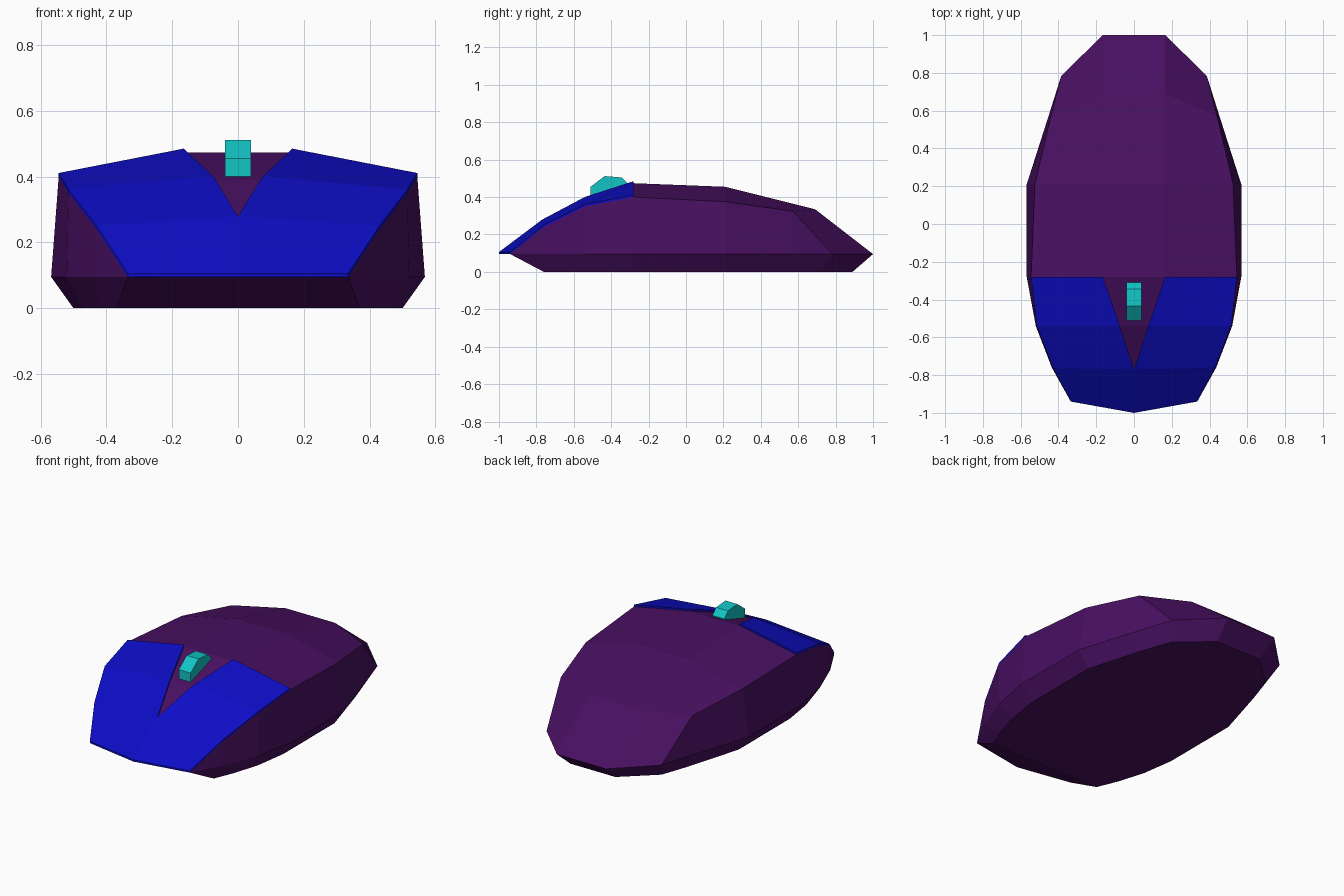
import bpy, bmesh
from mathutils import Vector

cube = bpy.data.objects.get("Cube")
if cube:
    bpy.data.objects.remove(cube, do_unlink=True)


def material(name, rgb):
    m = bpy.data.materials.new(name)
    m.use_nodes = True
    m.diffuse_color = (*rgb, 1)
    m.node_tree.nodes["Principled BSDF"].inputs["Base Color"].default_value = (*rgb, 1)
    return m


purple = material("dark_purple", (0.065, 0.005, 0.12))
blue = material("deep_blue", (0.004, 0.004, 0.56))
teal = material("teal", (0.006, 0.55, 0.55))


def build(name, polygons, mat, lift=0):
    """Join polygons sharing corners into one object; lift gives a shell thickness."""
    bm = bmesh.new()
    verts = {}
    for poly in polygons:
        corners = []
        for p in poly:
            key = tuple(round(c, 4) + 0.0 for c in p)
            if key not in verts:
                verts[key] = bm.verts.new(key)
            if verts[key] not in corners:
                corners.append(verts[key])
        if len(corners) > 2:
            bm.faces.new(corners)
    bmesh.ops.recalc_face_normals(bm, faces=bm.faces)
    if lift:
        out = bmesh.ops.extrude_face_region(bm, geom=bm.faces[:], use_keep_orig=True)
        moved = [g for g in out["geom"] if isinstance(g, bmesh.types.BMVert)]
        bmesh.ops.translate(bm, verts=moved, vec=(0, 0, lift))
        bmesh.ops.recalc_face_normals(bm, faces=bm.faces)
    mesh = bpy.data.meshes.new(name)
    bm.to_mesh(mesh)
    bm.free()
    mesh.materials.append(mat)
    ob = bpy.data.objects.new(name, mesh)
    bpy.context.collection.objects.link(ob)
    return ob


def mirror(p):
    return (-p[0], p[1], p[2])


# Lengthwise lines of the left half, front to back
base = [(0.37, -0.76, 0), (0.42, -0.64, 0), (0.47, -0.48, 0), (0.5, -0.28, 0),
        (0.5, 0.21, 0), (0.4, 0.55, 0), (0.34, 0.72, 0)]
tail = (0.15, 0.89, 0)
waist = [(0.335, -0.94, 0.095), (0.435, -0.76, 0.095), (0.52, -0.54, 0.095),
         (0.568, -0.28, 0.095), (0.568, 0.21, 0.095), (0.453, 0.57, 0.095),
         (0.385, 0.785, 0.095)]
shoulder = [waist[0], (0.43, -0.76, 0.24), (0.515, -0.54, 0.35), (0.545, -0.28, 0.4),
            (0.525, 0.21, 0.375), (0.44, 0.57, 0.325), waist[-1]]
crest = [(0, -1, 0.095), (0, -0.77, 0.268), (0.075, -0.54, 0.39), (0.165, -0.28, 0.474),
         (0.165, 0.21, 0.455), (0.165, 0.69, 0.335), (0.165, 1, 0.095)]


def strip(a, b, count):
    return [(a[i], a[i + 1], b[i + 1], b[i]) for i in range(count)]


# Body shell: side walls, top slopes, flat crown and underside
half = strip(base, waist, 6) + strip(waist, shoulder, 6) + strip(shoulder, crest, 6)
half.append((base[-1], tail, crest[-1], waist[-1]))
faces = half + [[mirror(p) for p in f] for f in half]
faces += strip(crest, [mirror(p) for p in crest], 6)
faces.append((tail, mirror(tail), mirror(crest[-1]), crest[-1]))
faces.append((base[0], waist[0], crest[0], mirror(waist[0]), mirror(base[0])))
outline = base + [tail]
faces.append(outline + [mirror(p) for p in reversed(outline)])
build("body", faces, purple)

# Pair of front buttons joined at the nose, with a V-shaped gap
buttons = strip(shoulder, crest, 3)
buttons += [[mirror(p) for p in f] for f in buttons]
build("buttons", buttons, blue, lift=0.011)

# Scroll wheel: faceted profile across the gap
profile = [(-0.51, 0.37), (-0.51, 0.455), (-0.435, 0.512), (-0.345, 0.505),
           (-0.31, 0.47), (-0.31, 0.41)]
left = [(0.04, y, z) for y, z in profile]
right = [mirror(p) for p in left]
sides = [(left[i - 1], left[i], right[i], right[i - 1]) for i in range(len(left))]
build("scroll_wheel", sides + [left, right], teal)
